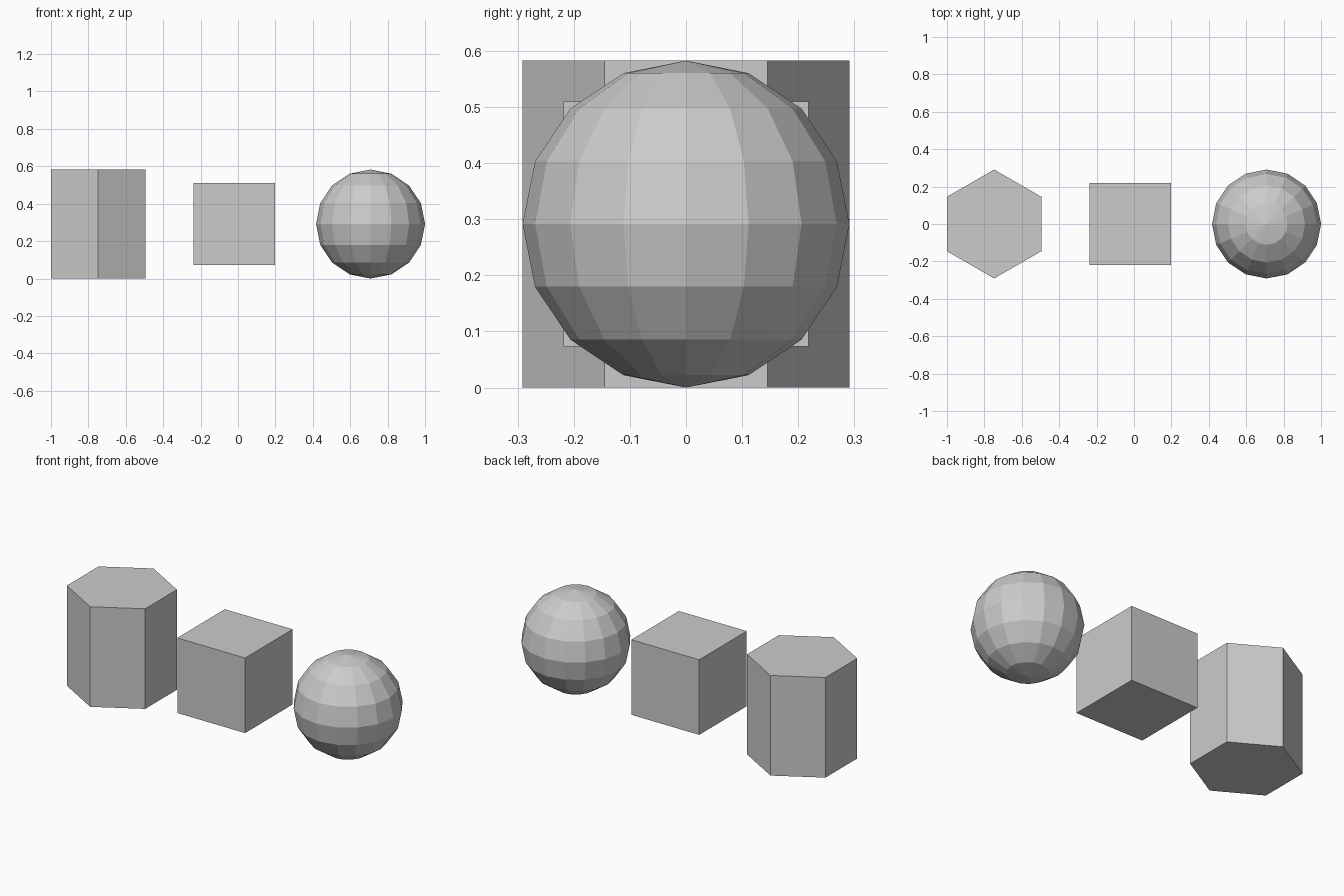
import bpy
import math

if "Cube" in bpy.data.objects:
    bpy.data.objects.remove(bpy.data.objects["Cube"], do_unlink=True)

UNIT = 0.7282            # spacing between neighbouring solids
RADIUS = 0.4 * UNIT      # radius of the prism and the ball
MIDDLE = -0.0195         # x of the central cube

# One plain grey for everything
grey = bpy.data.materials.new("plain grey")
grey.use_nodes = True
colour = (0.6, 0.6, 0.6, 1)
grey.diffuse_color = colour
grey.node_tree.nodes["Principled BSDF"].inputs["Base Color"].default_value = colour


def finish(name):
    part = bpy.context.object
    part.name = name
    part.data.name = name
    part.data.materials.append(grey)


# Six-sided prism, corners pointing front and back
bpy.ops.mesh.primitive_cylinder_add(vertices=6, radius=RADIUS, depth=2 * RADIUS,
                                    location=(MIDDLE - UNIT, 0, RADIUS))
finish("hexagonal_prism")

# Cube floating at mid height
bpy.ops.mesh.primitive_cube_add(size=0.6 * UNIT, location=(MIDDLE, 0, RADIUS))
finish("middle_cube")

# Faceted ball
bpy.ops.mesh.primitive_uv_sphere_add(segments=16, ring_count=8, radius=RADIUS,
                                     location=(MIDDLE + UNIT, 0, RADIUS))
finish("faceted_ball")
